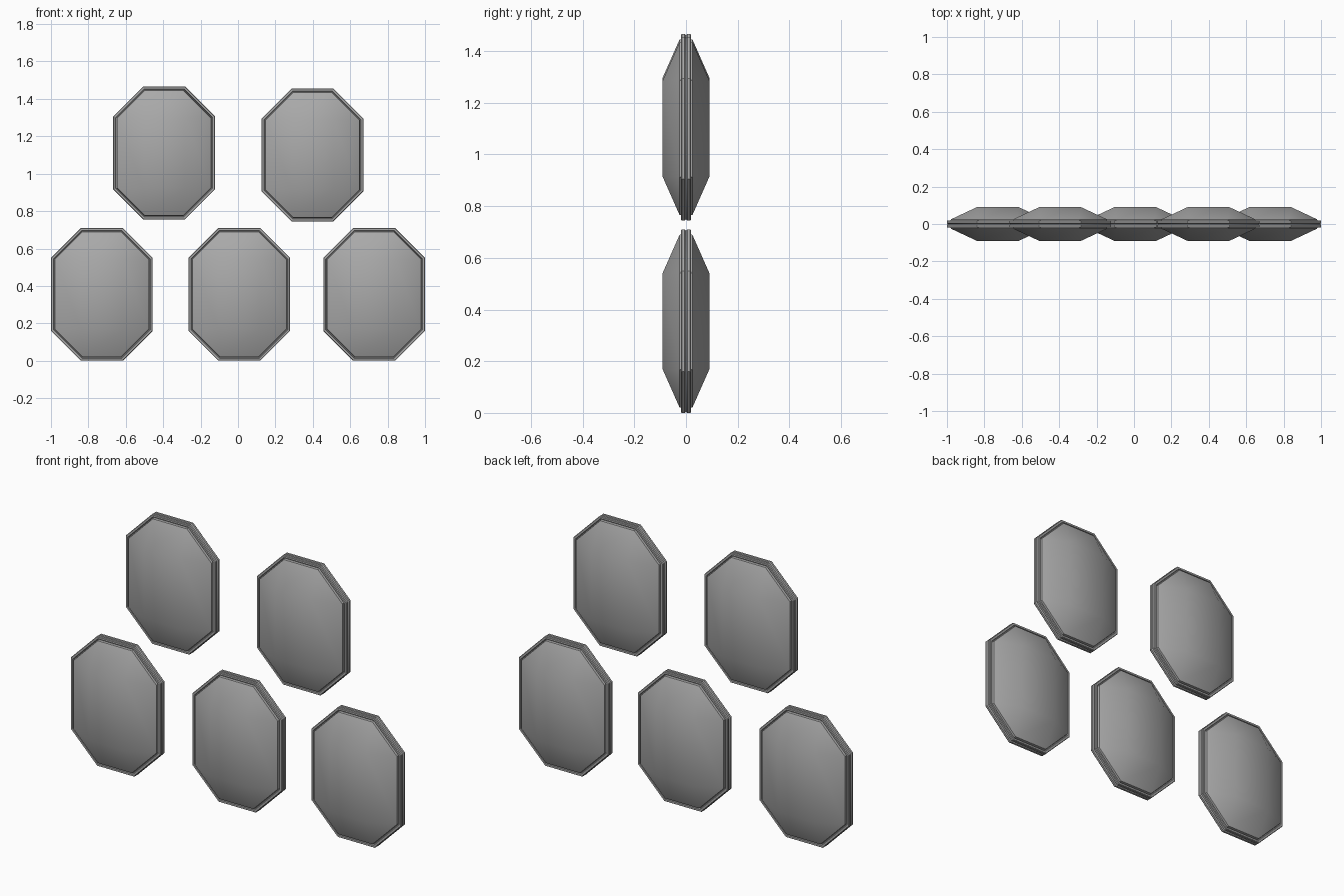
import bpy
import bmesh
import math

cube = bpy.data.objects.get("Cube")
if cube:
    bpy.data.objects.remove(cube)

# Octagon half sizes: width, height, half top edge, half side edge
W, H, A, B = 0.272, 0.355, 0.112, 0.195
CREST = 0.09

grey = bpy.data.materials.new("stone_grey")
grey.use_nodes = True
colour = (0.4, 0.4, 0.4, 1)
grey.diffuse_color = colour
grey.node_tree.nodes["Principled BSDF"].inputs["Base Color"].default_value = colour


def octagon(w, h, a, b, y):
    return [(a, y, h), (w, y, b), (w, y, -b), (a, y, -h),
            (-a, y, -h), (-w, y, -b), (-w, y, b), (-a, y, h)]


def inset(d, y):
    k = d * math.tan(math.pi / 8)
    return octagon(W - d, H - d, A - k, B - k, y)


def build_gem():
    # Front half of the section: crest, edge of dome, groove, rim bead
    half = [inset(0.021, -0.025), inset(0.019, -0.013), inset(0.016, -0.013),
            inset(0.013, -0.020), inset(0.003, -0.020), inset(0.0, -0.016),
            inset(0.0, -0.005)]
    half.insert(0, octagon(A, B - 0.008, A, B - 0.008, -CREST))
    back = [[(x, -y, z) for x, y, z in ring] for ring in reversed(half)]
    # A shallow seam runs round the middle of the rim
    rings = half + [inset(0.005, 0)] + back

    bm = bmesh.new()
    loops = [[bm.verts.new(p) for p in ring] for ring in rings]
    for r, s in zip(loops, loops[1:]):
        for i in range(8):
            j = (i + 1) % 8
            bm.faces.new((r[i], r[j], s[j], s[i]))
    # Flat crests close both sides; their doubled corners merge
    bm.faces.new(loops[0])
    bm.faces.new(loops[-1])
    bmesh.ops.remove_doubles(bm, verts=bm.verts, dist=0.0005)
    bmesh.ops.recalc_face_normals(bm, faces=bm.faces)
    mesh = bpy.data.meshes.new("octagonal_gem")
    bm.to_mesh(mesh)
    bm.free()
    mesh.materials.append(grey)
    return mesh


# Three gems below, two above
places = {
    "lower_right_gem": (-0.728, 0.355),
    "lower_middle_gem": (0.007, 0.355),
    "lower_left_gem": (0.728, 0.355),
    "upper_right_gem": (-0.395, 1.111),
    "upper_left_gem": (0.398, 1.1),
}
gem = build_gem()
for name, (x, z) in places.items():
    ob = bpy.data.objects.new(name, gem)
    ob.location = (x, 0, z)
    bpy.context.collection.objects.link(ob)

# Soft domes with a crisp rim
bpy.ops.object.select_all(action='DESELECT')
ob.select_set(True)
bpy.context.view_layer.objects.active = ob
bpy.ops.object.shade_smooth_by_angle(angle=math.radians(35))
